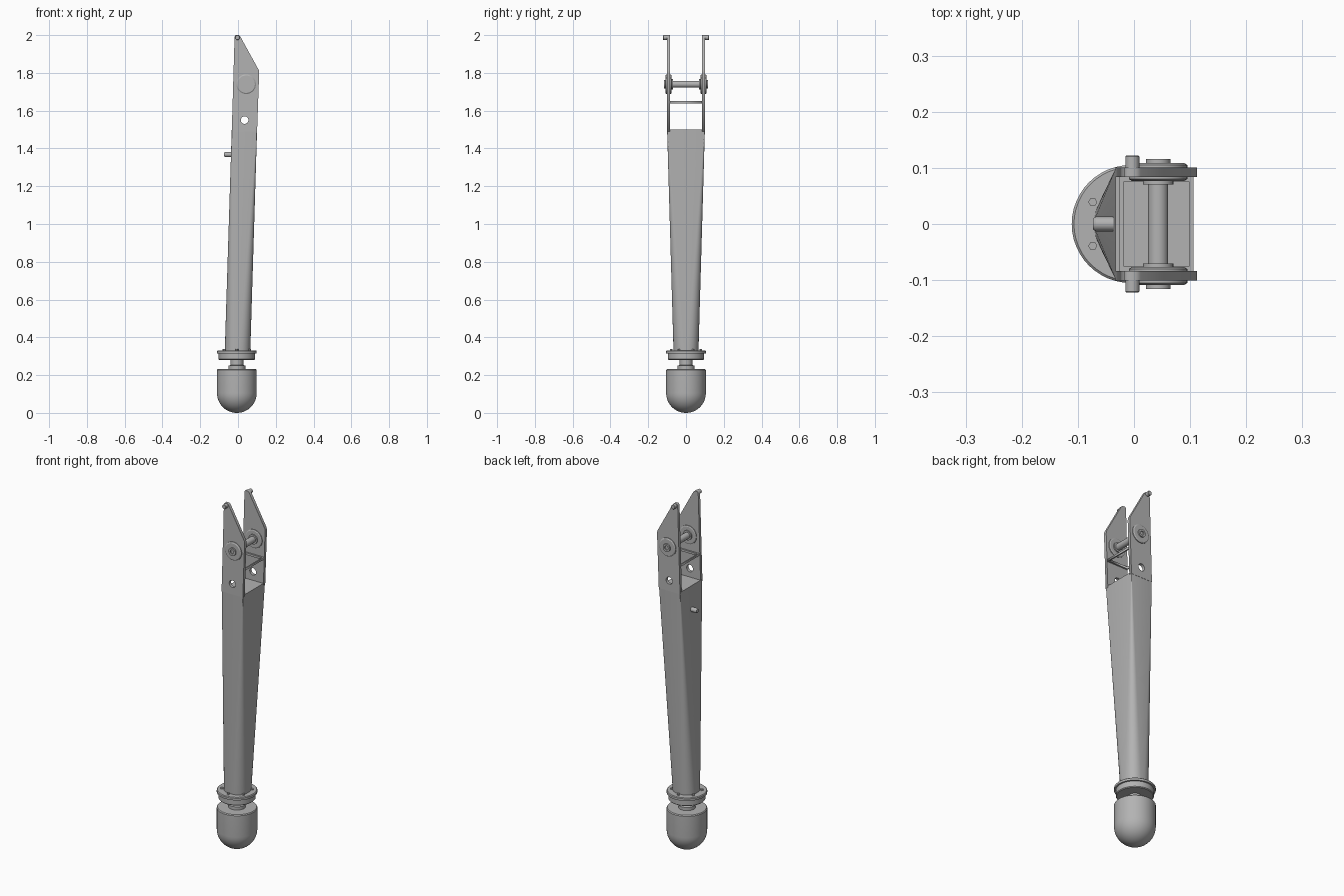
import bpy, bmesh
from math import sin, cos, pi, radians
from mathutils import Matrix, Vector

cube = bpy.data.objects.get("Cube")
if cube:
    bpy.data.objects.remove(cube, do_unlink=True)

grey = bpy.data.materials.new("metal_grey")
grey.use_nodes = True
tone = (0.45, 0.45, 0.45, 1)
grey.diffuse_color = tone
grey.node_tree.nodes["Principled BSDF"].inputs["Base Color"].default_value = tone


def finish(name, mesh, smooth=True):
    mesh.materials.clear()
    mesh.materials.append(grey)
    obj = bpy.data.objects.new(name, mesh)
    bpy.context.collection.objects.link(obj)
    if smooth:
        bpy.ops.object.select_all(action='DESELECT')
        obj.select_set(True)
        bpy.context.view_layer.objects.active = obj
        bpy.ops.object.shade_smooth_by_angle(angle=radians(30))
    return obj


def from_bmesh(name, bm, matrix=Matrix(), smooth=True):
    bmesh.ops.remove_doubles(bm, verts=bm.verts, dist=1e-6)
    bmesh.ops.recalc_face_normals(bm, faces=bm.faces)
    bm.transform(matrix)
    mesh = bpy.data.meshes.new(name)
    bm.to_mesh(mesh)
    bm.free()
    return finish(name, mesh, smooth)


def loft(bm, rings):
    """Skin a stack of equal-length closed rings and cap both ends."""
    rows = [[bm.verts.new(p) for p in ring] for ring in rings]
    n = len(rows[0])
    for a, b in zip(rows, rows[1:]):
        for i in range(n):
            j = (i + 1) % n
            bm.faces.new((a[i], a[j], b[j], b[i]))
    bm.faces.new(rows[0])
    bm.faces.new(rows[-1])


def lathe(name, profile, matrix=Matrix(), sides=48):
    bm = bmesh.new()
    loft(bm, [[(r * cos(2 * pi * i / sides), r * sin(2 * pi * i / sides), h)
               for i in range(sides)] for r, h in profile])
    return from_bmesh(name, bm, matrix)


def along_y(x, y, z):
    return Matrix.Translation((x, y, z)) @ Matrix.Rotation(-pi / 2, 4, 'X')


def circle(cx, cz, r, n=24):
    return [(cx + r * cos(2 * pi * i / n), cz + r * sin(2 * pi * i / n)) for i in range(n)]


def plate(name, loops, thickness, matrix):
    """Flat plate from an outline and its holes."""
    curve = bpy.data.curves.new(name + "_outline", 'CURVE')
    curve.dimensions = '2D'
    curve.fill_mode = 'BOTH'
    curve.extrude = thickness / 2
    for loop in loops:
        spline = curve.splines.new('POLY')
        spline.points.add(len(loop) - 1)
        for point, (u, v) in zip(spline.points, loop):
            point.co = (u, v, 0, 1)
        spline.use_cyclic_u = True
    temp = bpy.data.objects.new(name + "_temp", curve)
    bpy.context.collection.objects.link(temp)
    dg = bpy.context.evaluated_depsgraph_get()
    mesh = bpy.data.meshes.new_from_object(temp.evaluated_get(dg))
    bpy.data.objects.remove(temp, do_unlink=True)
    bm = bmesh.new()
    bm.from_mesh(mesh)
    return from_bmesh(name, bm, matrix, smooth=False)


# Rounded foot and its neck
cx = -0.006
axis = Matrix.Translation((cx, 0, 0))
R = 0.105
dome = [(R * sin(t * pi / 24), R * (1 - cos(t * pi / 24))) for t in range(1, 13)]
lathe("foot", [(0.001, 0)] + dome + [(R, 0.227), (R - 0.004, 0.232), (0.001, 0.232)], axis)
lathe("neck", [(0.045, 0.23), (0.045, 0.25), (0.034, 0.253), (0.034, 0.285)], axis)

# Flange with a ring of bolts
lathe("flange", [(0.092, 0.28), (0.096, 0.284), (0.096, 0.315), (R, 0.315),
                 (R, 0.327), (R - 0.004, 0.331), (0.001, 0.331)], axis)
for k in range(6):
    a = radians(30 + 60 * k)
    spot = Matrix.Translation((cx + 0.078 * cos(a), 0.078 * sin(a), 0.328))
    lathe("flange_bolt", [(0.008, 0), (0.008, 0.01)], spot, 6)


# Tapered leg, from a rounded section to a nearly square one
def section(x0, x1, half, corner, z, steps=6):
    ring = []
    for q, (sx, sy) in enumerate(((1, 1), (0, 1), (0, 0), (1, 0))):
        px = x1 - corner if sx else x0 + corner
        py = half - corner if sy else corner - half
        for i in range(steps + 1):
            a = (q + i / steps) * pi / 2
            ring.append((px + corner * cos(a), py + corner * sin(a), z))
    return ring


bm = bmesh.new()
rings = []
for i in range(9):
    t = i / 8
    rings.append(section(-0.07 + 0.037 * t, 0.065 + 0.036 * t, 0.066 + 0.034 * t,
                         0.055 * (1 - t) + 0.002, 0.325 + 1.175 * t))
loft(bm, rings)
from_bmesh("leg", bm)

# Fork plates with a round hole and a slanted tip
outline = [(-0.033, 1.49), (0.101, 1.49), (0.112, 1.8), (0.110, 1.815),
           (0.012, 1.993), (0.004, 2.0), (-0.012, 2.0), (-0.018, 1.993)]
hole = circle(0.035, 1.55, 0.02)
for side, label in ((1, "back"), (-1, "front")):
    plate("fork_plate_" + label, [outline, hole], 0.017,
          Matrix.Translation((0, side * 0.0925, 0)) @ Matrix.Rotation(pi / 2, 4, 'X'))
    pin = [(0.0125, 0), (0.0125, 0.036), (0.011, 0.038)]
    lathe("tip_pin_" + label, [(r, side * h) for r, h in pin],
          along_y(-0.003, side * 0.084, 1.987), 24)

# Axle with washers and hollow end caps
half = [(0.018, 0), (0.018, 0.070), (0.027, 0.070), (0.027, 0.077), (0.047, 0.077),
        (0.052, 0.080), (0.052, 0.105), (0.046, 0.109), (0.022, 0.109),
        (0.022, 0.116), (0.011, 0.116), (0.011, 0.110), (0.001, 0.110)]
lathe("axle", [(r, -h) for r, h in reversed(half)] + half[1:], along_y(0.043, 0, 1.74))


# Thin brace frame between the fork plates
def box_loop(x0, x1, h):
    return [(x0, -h), (x1, -h), (x1, h), (x0, h)]


plate("brace_frame", [box_loop(-0.026, 0.106, 0.085), box_loop(-0.019, 0.099, 0.075)],
      0.012, Matrix.Translation((0, 0, 1.645)))

# Small rounded stud on the narrow face
lathe("stud", [(0.013, 0), (0.013, 0.034), (0.010, 0.039), (0.001, 0.039)],
      Matrix.Translation((-0.034, 0, 1.368)) @ Matrix.Rotation(-pi / 2, 4, 'Y'), 24)
